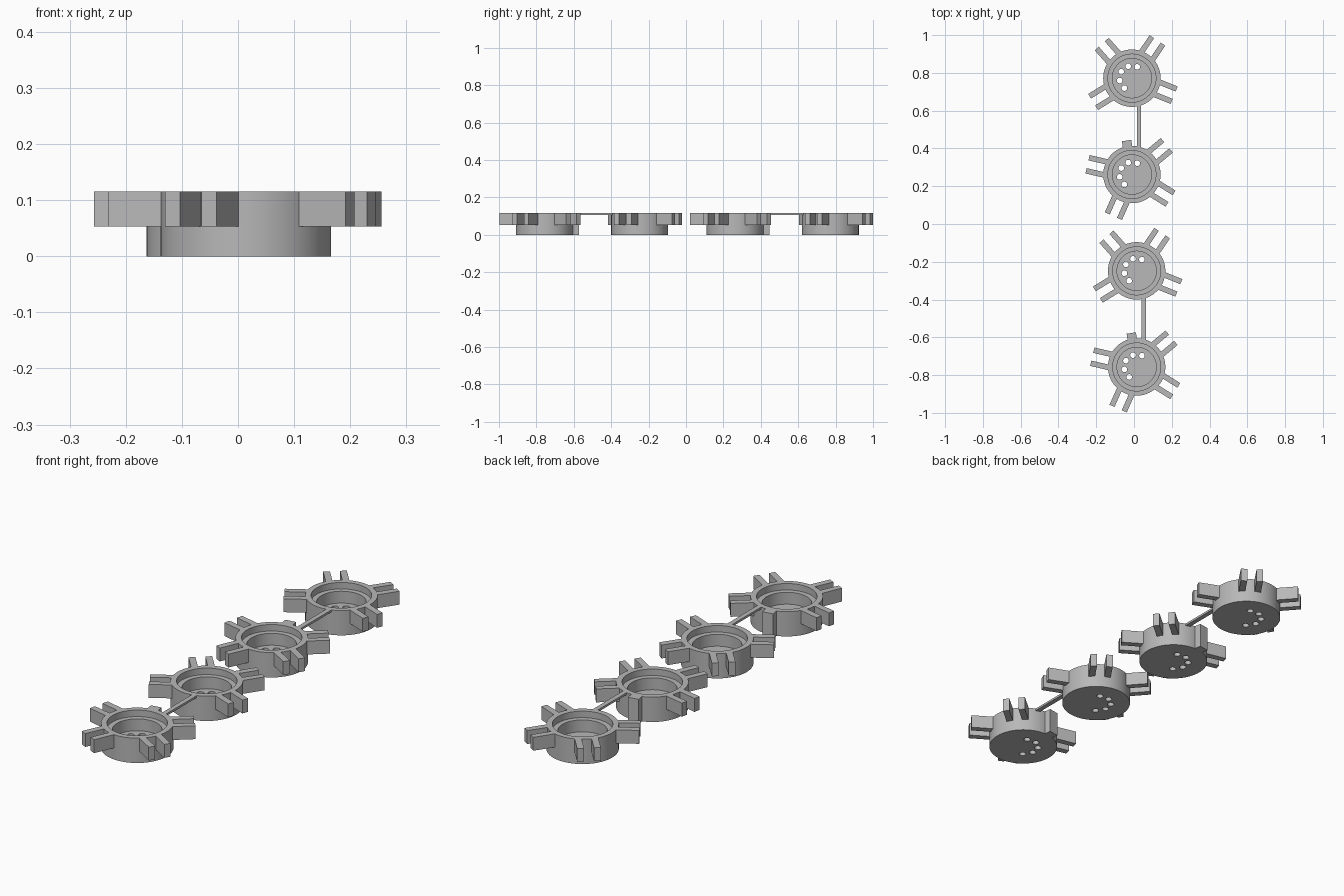
import bpy, bmesh, math
from mathutils import Matrix, Vector

if "Cube" in bpy.data.objects:
    bpy.data.objects.remove(bpy.data.objects["Cube"])

SEG = 72
TOP, ARM_Z = 0.115, 0.053
R_OUT, R_LIP, R_IN = 0.152, 0.127, 0.104
SHELF_Z, FLOOR_Z = 0.085, 0.03

grey = bpy.data.materials.new("plain_grey")
grey.diffuse_color = (0.48, 0.48, 0.48, 1)
grey.use_nodes = True
grey.node_tree.nodes["Principled BSDF"].inputs["Base Color"].default_value = grey.diffuse_color


def finish(bm, name):
    bmesh.ops.recalc_face_normals(bm, faces=bm.faces)
    me = bpy.data.meshes.new(name)
    bm.to_mesh(me)
    bm.free()
    me.materials.append(grey)
    ob = bpy.data.objects.new(name, me)
    bpy.context.collection.objects.link(ob)
    return ob


def add_box(bm, lo, hi, angle=0.0):
    """Box between two corners, turned around the z axis."""
    lo, hi = Vector(lo), Vector(hi)
    m = (Matrix.Rotation(angle, 4, 'Z') @ Matrix.Translation((lo + hi) / 2)
         @ Matrix.Diagonal((*(hi - lo), 1)))
    bmesh.ops.create_cube(bm, size=1, matrix=m)


def apply_boolean(ob, tool, op):
    mod = ob.modifiers.new(op, 'BOOLEAN')
    mod.operation, mod.object, mod.solver = op, tool, 'EXACT'
    bpy.context.view_layer.objects.active = ob
    bpy.ops.object.modifier_apply(modifier=mod.name)
    bpy.data.objects.remove(tool, do_unlink=True)


def make_cup(name, x, y, arm_angles, stub_angle=None):
    # Round cup with a stepped inside, turned from a profile
    profile = [(0, 0), (R_OUT, 0), (R_OUT, TOP), (R_LIP, TOP),
               (R_LIP, SHELF_Z), (R_IN, SHELF_Z), (R_IN, FLOOR_Z), (0, FLOOR_Z)]
    bm = bmesh.new()
    vs = [bm.verts.new((r, 0, z)) for r, z in profile]
    es = [bm.edges.new(p) for p in zip(vs, vs[1:])]
    bmesh.ops.spin(bm, geom=vs + es, cent=(0, 0, 0), axis=(0, 0, 1),
                   angle=2 * math.pi, steps=SEG, use_duplicate=False)
    bmesh.ops.remove_doubles(bm, verts=bm.verts, dist=1e-5)
    cup = finish(bm, name)

    # Paired fingers and the full-height stub
    bm = bmesh.new()
    for a in arm_angles:
        for side in (-1, 1):
            y0, y1 = sorted((side * 0.021, side * 0.05))
            add_box(bm, (0.137, y0, ARM_Z), (0.241, y1, TOP), math.radians(a))
    if stub_angle is not None:
        add_box(bm, (0.137, -0.025, 0), (0.182, 0.025, TOP), math.radians(stub_angle))
    apply_boolean(cup, finish(bm, "fingers"), 'UNION')

    # Arc of five holes through the floor
    bm = bmesh.new()
    for i in range(5):
        a = math.radians(65 + 42 * i)
        bmesh.ops.create_cone(
            bm, cap_ends=True, segments=20, radius1=0.015, radius2=0.015, depth=0.1,
            matrix=Matrix.Translation((0.066 * math.cos(a), 0.066 * math.sin(a), 0.02)))
    apply_boolean(cup, finish(bm, "hole_cutter"), 'DIFFERENCE')

    cup.location = (x, y, 0)
    bpy.ops.object.select_all(action='DESELECT')
    cup.select_set(True)
    bpy.context.view_layer.objects.active = cup
    bpy.ops.object.shade_smooth_by_angle(angle=math.radians(30))


def make_bar(name, x, y0, y1):
    bm = bmesh.new()
    add_box(bm, (x - 0.011, y0, TOP - 0.01), (x + 0.011, y1, TOP))
    finish(bm, name)


# Two joined pairs of cups
PLAIN = (56, 131.5, 211.5, 338)
STUBBED = (40, 167, 246, 328)
for label, x, y_plain, y_stub in (("back", -0.011, 0.772, 0.262),
                                  ("front", 0.014, -0.248, -0.757)):
    make_cup(label + "_plain_cup", x, y_plain, PLAIN)
    make_cup(label + "_stub_cup", x, y_stub, STUBBED, 99)
    make_bar(label + "_link_bar", x + 0.038, y_stub + 0.14, y_plain - 0.14)
